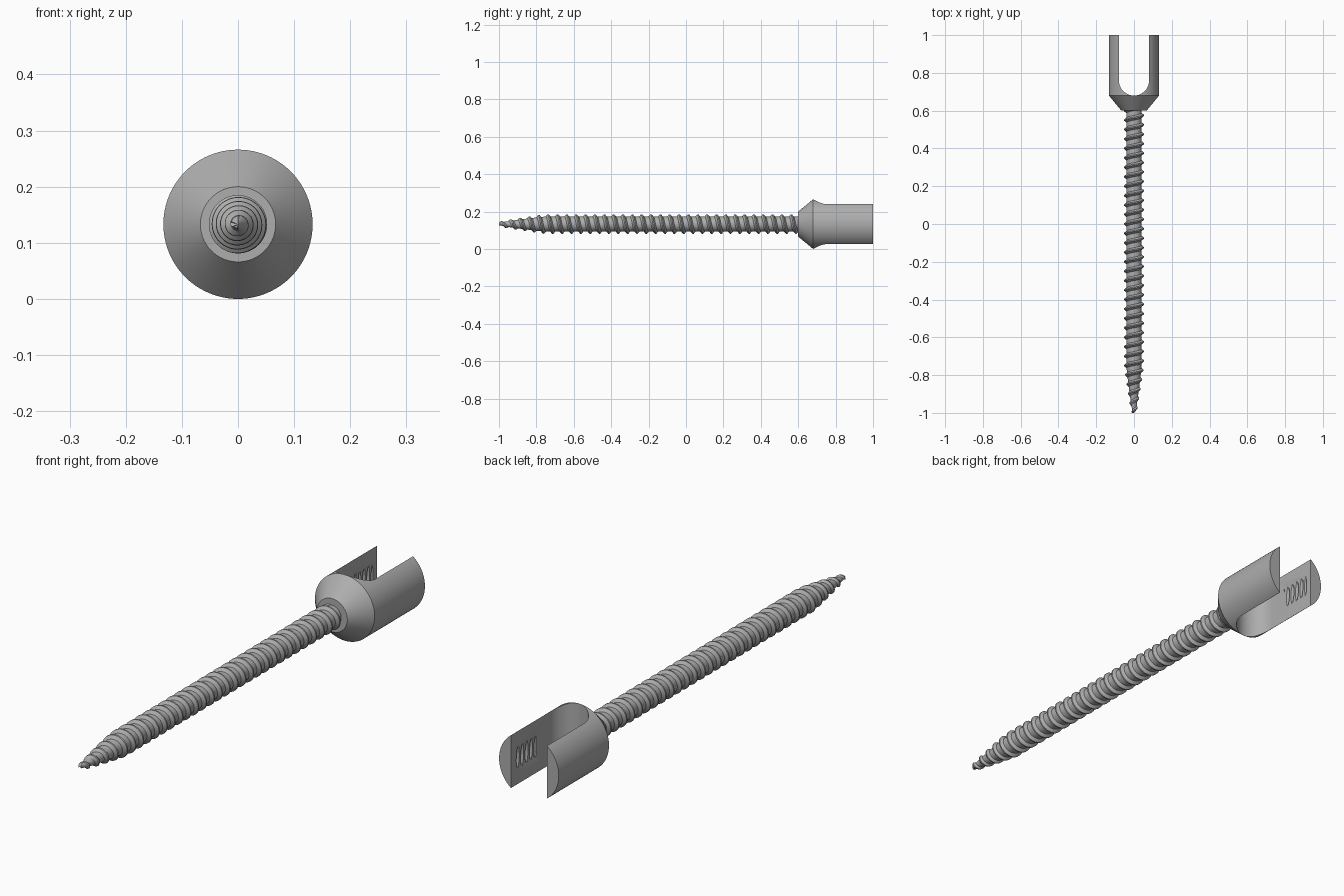
import bpy, bmesh, math

cube = bpy.data.objects.get("Cube")
if cube:
    bpy.data.objects.remove(cube, do_unlink=True)

AXIS = 0.133      # height of the screw axis, equal to the head radius
SIDES = 48

metal = bpy.data.materials.new("brushed grey metal")
metal.use_nodes = True
GREY = (0.42, 0.42, 0.42, 1)
metal.diffuse_color = GREY
metal.node_tree.nodes["Principled BSDF"].inputs["Base Color"].default_value = GREY


def finish(bm, name):
    """Clean the mesh and link it as an object lying along y."""
    bmesh.ops.remove_doubles(bm, verts=bm.verts, dist=1e-5)
    bmesh.ops.dissolve_degenerate(bm, edges=bm.edges, dist=1e-6)
    bmesh.ops.recalc_face_normals(bm, faces=bm.faces)
    mesh = bpy.data.meshes.new(name)
    bm.to_mesh(mesh)
    bm.free()
    mesh.materials.append(metal)
    obj = bpy.data.objects.new(name, mesh)
    obj.location.z = AXIS
    bpy.context.collection.objects.link(obj)
    return obj


def lathe(profile, name):
    """Spin (radius, y) points around the y axis."""
    bm = bmesh.new()
    verts = [bm.verts.new((r, y, 0)) for r, y in profile]
    edges = [bm.edges.new(pair) for pair in zip(verts, verts[1:])]
    bmesh.ops.spin(bm, geom=verts + edges, cent=(0, 0, 0), axis=(0, 1, 0),
                   angle=math.tau, steps=96)
    return finish(bm, name)


def threaded_rod(name, start, end, pitch, shape, radius):
    """Right-handed helical surface; shape holds (pitch fraction, ridge height)."""
    bm = bmesh.new()
    steps = int(((end - start) / pitch + 3) * SIDES)
    strip = []
    for j in range(steps):
        a = math.tau * j / SIDES
        row = []
        for frac, height in shape:
            y = start + pitch * (j / SIDES + frac - 1.5)
            r = radius(y, height) if start < y < end else 0
            y = min(max(y, start), end)
            row.append(bm.verts.new((r * math.sin(a), y, r * math.cos(a))))
        strip.append(row)
    for j in range(steps - SIDES - 1):
        # the last column joins the first column one turn later
        lo = strip[j] + [strip[j + SIDES][0]]
        hi = strip[j + 1] + [strip[j + 1 + SIDES][0]]
        for k in range(len(shape)):
            bm.faces.new((lo[k], lo[k + 1], hi[k + 1], hi[k]))
    return finish(bm, name)


def slot_cutter():
    """Round-bottomed slot running through the head along z."""
    bm = bmesh.new()
    half, centre = 0.08, 0.76
    outline = [(half, 1.1), (-half, 1.1)]
    for i in range(33):
        a = math.pi + math.pi * i / 32
        outline.append((half * math.cos(a), centre + half * math.sin(a)))
    face = bm.faces.new([bm.verts.new((x, y, -0.3)) for x, y in outline])
    out = bmesh.ops.extrude_face_region(bm, geom=[face])
    top = [v for v in out["geom"] if isinstance(v, bmesh.types.BMVert)]
    bmesh.ops.translate(bm, verts=top, vec=(0, 0, 0.6))
    return finish(bm, "slot_cutter")


def cut(obj, cutter):
    cutter.hide_render = True
    mod = obj.modifiers.new("cut", "BOOLEAN")
    mod.operation, mod.solver, mod.object = "DIFFERENCE", "EXACT", cutter
    bpy.context.view_layer.objects.active = obj
    bpy.ops.object.modifier_apply(modifier=mod.name)
    bpy.data.objects.remove(cutter, do_unlink=True)


def shaft_radius(y, height):
    """Core and ridge both narrow toward the tip."""
    t = min(1, (y + 1) / 0.24)
    return 0.006 + 0.034 * t ** 0.8 + height * (0.006 + 0.006 * t)


# Threaded shaft with a tapered tip
shaft = threaded_rod("threaded_shaft", -1.0, 0.63, 0.05,
                     [(0, 0), (0.5, 0), (0.7, 1), (0.82, 1)], shaft_radius)

# Forked head: conical neck and cylinder, slotted, with a thread inside
head = lathe([(0, 0.6), (0.067, 0.6), (0.133, 0.68), (0.133, 1.0), (0, 1.0)],
             "forked_head")
cut(head, slot_cutter())
inner = threaded_rod("inner_thread_cutter", 0.835, 0.975, 0.028,
                     [(0, 0), (0.2, 0), (0.5, 1), (0.7, 1)],
                     lambda y, height: 0.077 + 0.015 * height)
cut(head, inner)

for obj in (shaft, head):
    bpy.ops.object.select_all(action="DESELECT")
    obj.select_set(True)
    bpy.context.view_layer.objects.active = obj
    bpy.ops.object.shade_smooth_by_angle(angle=math.radians(30))
